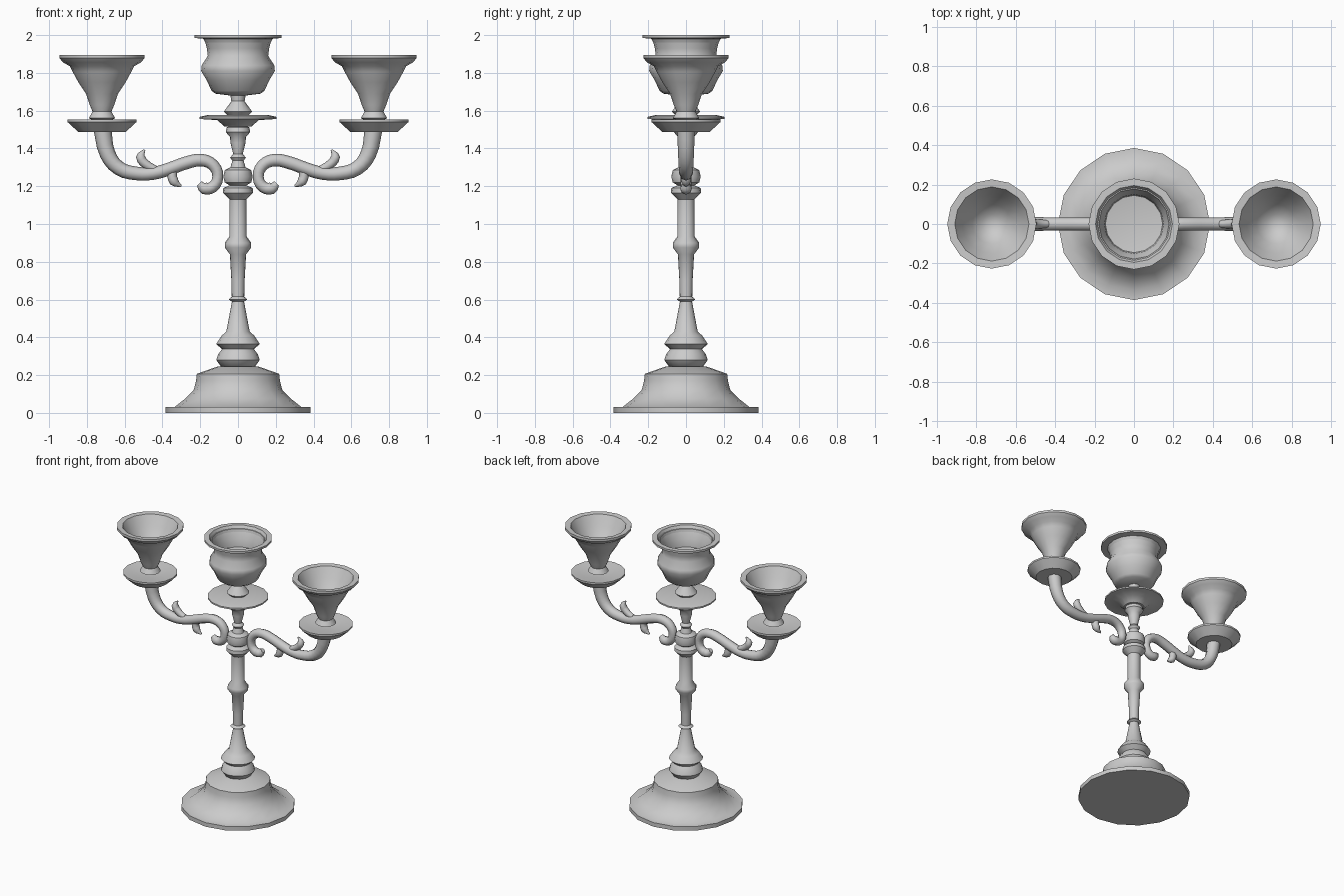
import bpy, bmesh, math

SIDES = 16


def finish(ob, angle=40):
    bpy.ops.object.select_all(action='DESELECT')
    ob.select_set(True)
    bpy.context.view_layer.objects.active = ob
    bpy.ops.object.shade_smooth_by_angle(angle=math.radians(angle))


def lathe(name, profile, x=0.0):
    """Revolve (radius, height) points around a vertical axis; both ends sit on the axis."""
    bm = bmesh.new()
    rings = []
    for r, z in profile:
        if r == 0:
            rings.append([bm.verts.new((x, 0, z))] * SIDES)
        else:
            rings.append([bm.verts.new((x + r * math.cos(math.tau * i / SIDES),
                                        r * math.sin(math.tau * i / SIDES), z))
                          for i in range(SIDES)])
    for a, b in zip(rings, rings[1:]):
        for i in range(SIDES):
            j = (i + 1) % SIDES
            quad = list(dict.fromkeys((a[i], a[j], b[j], b[i])))
            bm.faces.new(quad)
    bmesh.ops.recalc_face_normals(bm, faces=bm.faces)
    me = bpy.data.meshes.new(name)
    bm.to_mesh(me)
    bm.free()
    ob = bpy.data.objects.new(name, me)
    bpy.context.collection.objects.link(ob)
    finish(ob)


def tube(name, pts, side):
    """Smooth swept tube through (x, z, radius) points in the front plane."""
    cu = bpy.data.curves.new(name, 'CURVE')
    cu.dimensions = '3D'
    cu.bevel_depth = 1.0
    cu.bevel_resolution = 2
    cu.resolution_u = 3
    cu.use_fill_caps = True
    sp = cu.splines.new('BEZIER')
    sp.bezier_points.add(len(pts) - 1)
    for p, (x, z, r) in zip(sp.bezier_points, pts):
        p.co = (x * side, 0, z)
        p.radius = r
        p.handle_left_type = p.handle_right_type = 'AUTO'
    ob = bpy.data.objects.new(name, cu)
    bpy.context.collection.objects.link(ob)
    bpy.ops.object.select_all(action='DESELECT')
    ob.select_set(True)
    bpy.context.view_layer.objects.active = ob
    bpy.ops.object.convert(target='MESH')
    finish(bpy.context.view_layer.objects.active, 60)


# Stepped round foot
lathe("base", [(0, 0), (.385, 0), (.385, .03), (.335, .032), (.28, .075), (.235, .12),
               (.222, .17), (.218, .207), (.11, .245), (0, .25)])

# Turned column with rings
lathe("stem", [(0, .22), (.09, .245), (.115, .28), (.105, .31), (.085, .337), (.115, .365),
               (.085, .41), (.062, .43), (.032, .59), (.05, .6), (.033, .615), (.035, .7),
               (.043, .84), (.07, .875), (.07, .9), (.045, .935), (.045, 1.13),
               (.08, 1.165), (.078, 1.19), (.045, 1.205), (.07, 1.22), (.078, 1.25),
               (.07, 1.285), (.04, 1.3), (.03, 1.335), (.042, 1.352), (.025, 1.37),
               (.04, 1.43), (.042, 1.46), (.065, 1.487), (.06, 1.51), (.04, 1.525),
               (0, 1.53)])

# Centre drip pan
lathe("centre_drip_pan", [(0, 1.515), (.07, 1.515), (.11, 1.55), (.205, 1.556),
                          (.205, 1.567), (.16, 1.577), (0, 1.577)])

# Centre candle cup, hollow
lathe("centre_cup", [(0, 1.57), (.055, 1.575), (.075, 1.595), (.035, 1.65), (.04, 1.68),
                     (.12, 1.69), (.14, 1.705), (.165, 1.76), (.195, 1.81), (.192, 1.84),
                     (.16, 1.89), (.165, 1.93), (.178, 1.98), (.23, 1.985), (.23, 2.0),
                     (.195, 2.0), (.15, 1.92), (.145, 1.86), (0, 1.84)])

for side, label in ((1, "right"), (-1, "left")):
    # Side drip pan and hollow cup
    lathe(label + "_drip_pan", [(0, 1.487), (.125, 1.487), (.183, 1.54), (.183, 1.553),
                                (.15, 1.55), (.06, 1.535), (0, 1.535)], .72 * side)
    lathe(label + "_cup", [(0, 1.53), (.07, 1.56), (.05, 1.595), (.065, 1.63), (.085, 1.69),
                           (.125, 1.75), (.155, 1.805), (.17, 1.835), (.205, 1.855),
                           (.226, 1.878), (.226, 1.895), (.188, 1.892), (.15, 1.82),
                           (.1, 1.74), (.05, 1.69), (0, 1.68)], .72 * side)
    # Scrolling arm
    tube(label + "_arm", [(.205, 1.215, .016), (.18, 1.19, .032), (.135, 1.195, .03),
                          (.107, 1.25, .029), (.13, 1.31, .031), (.19, 1.338, .033),
                          (.27, 1.325, .034), (.36, 1.293, .034), (.45, 1.268, .034),
                          (.54, 1.268, .036), (.63, 1.295, .038), (.69, 1.37, .042),
                          (.717, 1.5, .047)], side)
    # Curled leaves on the arm
    tube(label + "_upper_leaf", [(.44, 1.29, .02), (.49, 1.318, .024), (.515, 1.355, .025),
                                 (.495, 1.393, .005)], side)
    tube(label + "_lower_leaf", [(.33, 1.30, .02), (.348, 1.265, .025), (.338, 1.225, .026),
                                 (.30, 1.2, .005)], side)
